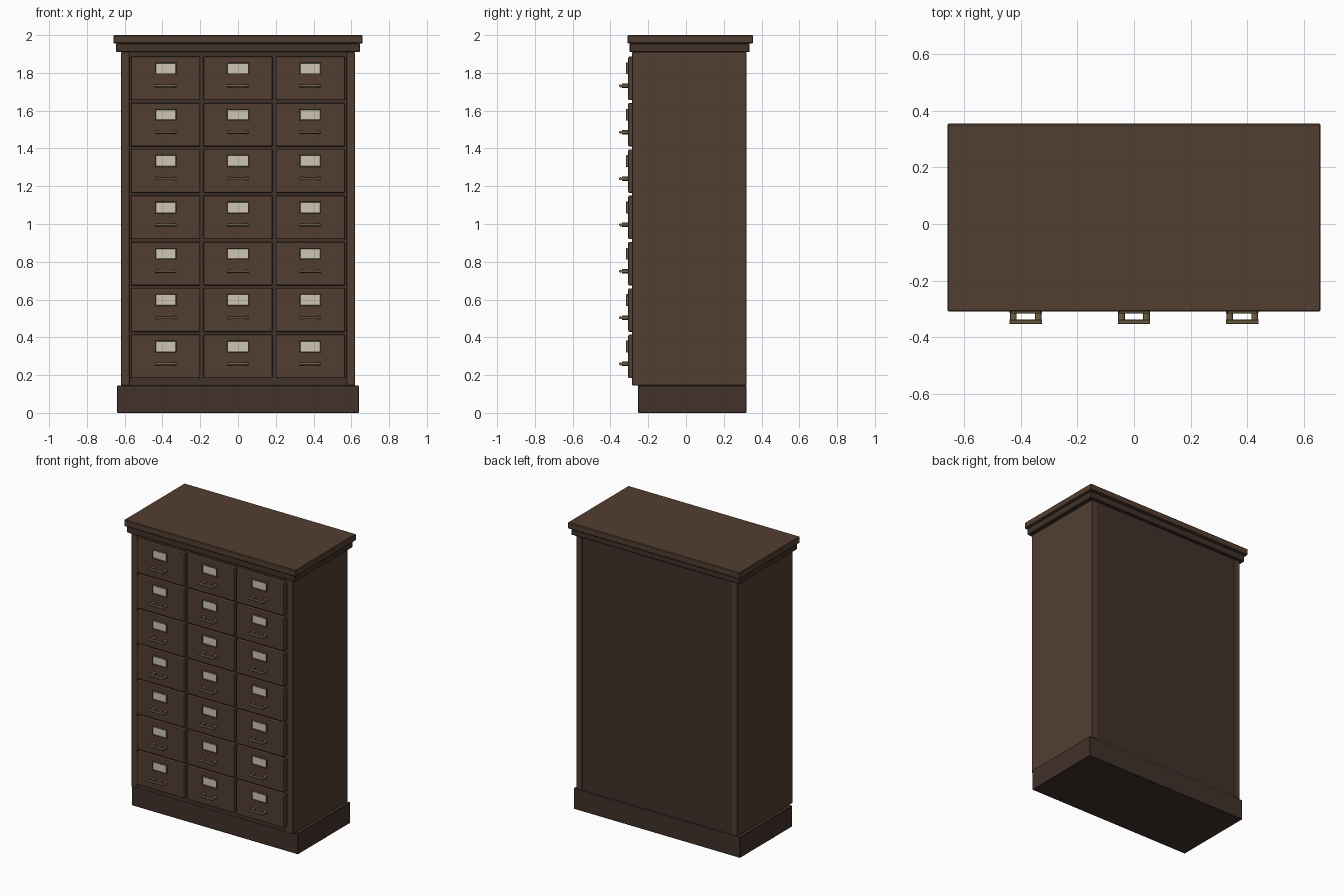
import bpy, math

if "Cube" in bpy.data.objects:
    bpy.data.objects.remove(bpy.data.objects["Cube"])

def material(name, rgb):
    m = bpy.data.materials.new(name)
    m.diffuse_color = (*rgb, 1)
    m.use_nodes = True
    m.node_tree.nodes["Principled BSDF"].inputs["Base Color"].default_value = m.diffuse_color
    return m

WOOD = material("wood", (0.085, 0.048, 0.030))
DARK = material("dark_wood", (0.053, 0.032, 0.023))
BRASS = material("aged_brass", (0.17, 0.125, 0.065))
PAPER = material("paper", (0.62, 0.56, 0.45))

def finish(ob, name, mat, bevel=0, segments=1):
    ob.name = name
    ob.data.materials.append(mat)
    if bevel:
        b = ob.modifiers.new("edge", 'BEVEL')
        b.width, b.segments = bevel, segments
        b.limit_method = 'ANGLE'
    return ob

def box(name, x, y, z, mat, bevel=0, segments=1):
    """Box from (min, max) ranges on each axis."""
    bpy.ops.mesh.primitive_cube_add(size=1, location=[sum(r) / 2 for r in (x, y, z)])
    ob = bpy.context.object
    ob.scale = [r[1] - r[0] for r in (x, y, z)]
    bpy.ops.object.transform_apply(location=False, rotation=False, scale=True)
    return finish(ob, name, mat, bevel, segments)

def rod(name, centre, radius, length, axis, mat, sides=12):
    rot = (0, math.pi / 2, 0) if axis == 'x' else (math.pi / 2, 0, 0)
    bpy.ops.mesh.primitive_cylinder_add(vertices=sides, radius=radius, depth=length,
                                        location=centre, rotation=rot)
    bpy.ops.object.shade_smooth_by_angle()
    return finish(bpy.context.object, name, mat)

# Plinth, carcass and stepped top
box("plinth", (-.64, .64), (-.255, .32), (0, .145), DARK, .003)
for s, side in ((-1, "left"), (1, "right")):
    box(f"{side}_side_panel", tuple(sorted((s * .575, s * .62))), (-.285, .32), (.145, 1.91), WOOD, .003)
box("cabinet_core", (-.576, .576), (-.268, .315), (.145, 1.91), DARK)
box("cornice", (-.645, .645), (-.298, .337), (1.91, 1.956), DARK, .003)
box("top_board", (-.66, .66), (-.31, .355), (1.956, 2.0), WOOD, .004)

# Drawer grid
COLS = [-.383, 0, .383]
STEP = .2453
ROWS = [.299 + STEP * i for i in range(7)]
W, H = .183, .1155

# Face frame rails and dividers
for i in range(8):
    z = ROWS[0] + STEP * (i - .5)
    top, low = (.017, .02) if i == 7 else (.011, .031 if i == 0 else .011)
    box("frame_rail", (-.575, .575), (-.28, -.26), (z - low, z + top), DARK)
for x in (-.1915, .1915):
    box("frame_divider", (x - .011, x + .011), (-.279, -.26), (.147, 1.908), DARK)

def drawer(x, z):
    # Front with softened edges
    box("drawer_front", (x - W, x + W), (-.306, -.265), (z - H, z + H), WOOD, .007, 2)
    # Label card in a thin frame
    zl, hw, hh, t = z + .053, .057, .031, .005
    for s in (-1, 1):
        box("label_frame_side", tuple(sorted((x + s * hw, x + s * (hw - t)))), (-.317, -.304),
            (zl - hh, zl + hh), BRASS, .0015)
        box("label_frame_rail", (x - hw + t, x + hw - t), (-.317, -.304),
            tuple(sorted((zl + s * hh, zl + s * (hh - t)))), BRASS, .0015)
    box("label_card", (x - hw + t, x + hw - t), (-.311, -.304), (zl - hh + t, zl + hh - t), PAPER)
    # Bar pull on two posts
    zh = z - .04
    for s in (-1, 1):
        rod("pull_post", (x + s * .044, -.322, zh), .012, .036, 'y', BRASS)
    rod("pull_bar", (x, -.3465, zh), .008, .114, 'x', BRASS)

for x in COLS:
    for z in ROWS:
        drawer(x, z)
